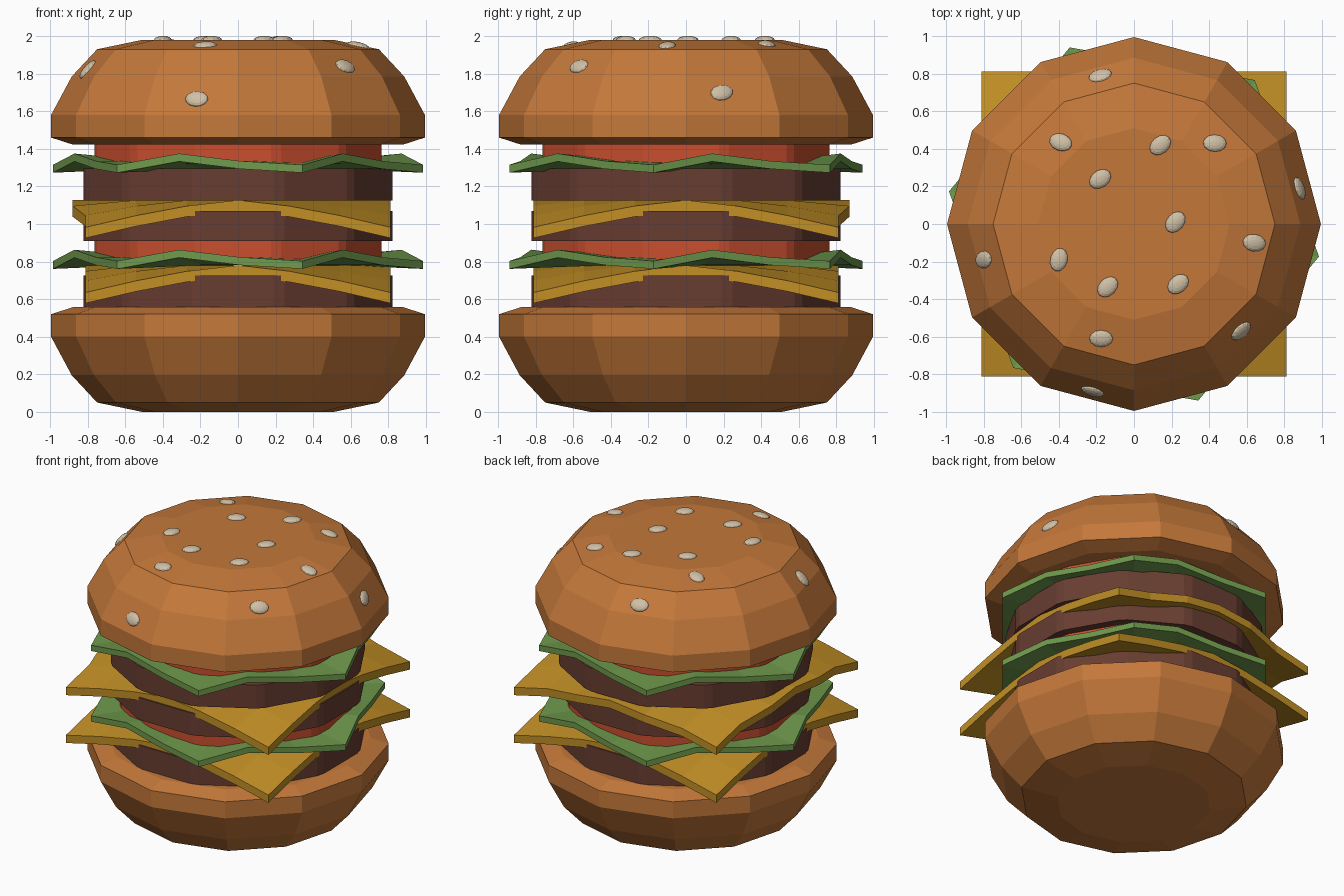
import bpy, bmesh, math
from mathutils import Vector, Matrix
from mathutils.bvhtree import BVHTree

if "Cube" in bpy.data.objects:
    bpy.data.objects.remove(bpy.data.objects["Cube"])


def material(name, *rgb):
    lin = [((c / 255 + 0.055) / 1.055) ** 2.4 for c in rgb]
    m = bpy.data.materials.new(name)
    m.diffuse_color = (*lin, 1)
    m.use_nodes = True
    m.node_tree.nodes["Principled BSDF"].inputs["Base Color"].default_value = m.diffuse_color
    return m


BUN = material("bun brown", 196, 120, 58)
MEAT = material("meat brown", 104, 61, 49)
CHEESE = material("cheese yellow", 194, 143, 37)
LETTUCE = material("lettuce green", 111, 153, 76)
TOMATO = material("tomato red", 200, 78, 46)
SEED = material("seed cream", 208, 192, 166)


def finish(bm, name, mat):
    bmesh.ops.recalc_face_normals(bm, faces=bm.faces[:])
    me = bpy.data.meshes.new(name)
    bm.to_mesh(me)
    me.materials.append(mat)
    bpy.context.collection.objects.link(bpy.data.objects.new(name, me))


def lathe(profile, angles):
    """Closed solid from (radius, z) rings at the given angles in degrees."""
    bm = bmesh.new()
    rings = [[bm.verts.new((r * math.cos(math.radians(a)), r * math.sin(math.radians(a)), z))
              for a in angles] for r, z in profile]
    n = len(angles)
    for lo, hi in zip(rings, rings[1:]):
        for i in range(n):
            j = (i + 1) % n
            bm.faces.new((lo[i], lo[j], hi[j], hi[i]))
    bm.faces.new(rings[0][::-1])
    bm.faces.new(rings[-1])
    bmesh.ops.recalc_face_normals(bm, faces=bm.faces[:])
    return bm


def thicken(bm, depth):
    """Give a sheet thickness straight downwards."""
    ret = bmesh.ops.extrude_face_region(bm, geom=bm.faces[:], use_keep_orig=True)
    vs = [g for g in ret["geom"] if isinstance(g, bmesh.types.BMVert)]
    bmesh.ops.translate(bm, verts=vs, vec=(0, 0, -depth))


# Buns: the same twelve-sided profile, mirrored in height
twelve = [30 * i for i in range(12)]
profile = [(0.51, 0.0), (0.75, 0.05), (0.885, 0.195), (0.995, 0.4), (0.995, 0.52), (0.88, 0.557)]
finish(lathe(profile, twelve), "bottom_bun", BUN)
top = lathe([(r, 1.98 - z) for r, z in profile], twelve)
tree = BVHTree.FromBMesh(top)
finish(top, "top_bun", BUN)

# Patties and tomato slices: twelve sides with clipped corners
clipped = [30 * i + 15 + d for i in range(12) for d in (-2, 2)]
for i, (z0, z1) in enumerate([(0.55, 0.725), (0.91, 1.07), (1.125, 1.295)]):
    finish(lathe([(0.845, z0), (0.845, z1)], clipped), f"patty_{i + 1}", MEAT)
for i, (z0, z1) in enumerate([(0.81, 0.912), (1.32, 1.425)]):
    finish(lathe([(0.785, z0), (0.785, z1)], clipped), f"tomato_{i + 1}", TOMATO)


# Cheese slices: square sheets with drooping corners
def cheese(name, z, bulge):
    h = 0.813
    bm = bmesh.new()
    bmesh.ops.create_grid(bm, x_segments=6, y_segments=6, size=h)
    for v in bm.verts:
        x, y = v.co.x, v.co.y
        s = max(0, (abs(x) + abs(y) - h) / h)
        v.co.z = z - 0.145 * s ** 1.4
        if bulge and x < -0.8 and abs(y) < 0.3:
            v.co.x = -0.88
        if bulge and y > 0.8 and abs(x) < 0.3:
            v.co.y = 0.87
    thicken(bm, 0.057)
    finish(bm, name, CHEESE)


cheese("cheese_1", 0.78, False)
cheese("cheese_2", 1.127, True)


# Lettuce leaves: hexagons with wavy edges
def lettuce(name, z):
    bm = bmesh.new()
    tips = [Vector((math.cos(math.radians(a)), math.sin(math.radians(a)), 0))
            for a in range(-10, 350, 60)]
    outer, inner = [], []
    for i, p in enumerate(tips):
        q = tips[(i + 1) % 6]
        for t, dz in ((0, 0), (1 / 3, 0.06), (2 / 3, 0.02)):
            c = p.lerp(q, t)
            outer.append(bm.verts.new((c.x, c.y, z + dz)))
            inner.append(bm.verts.new((c.x * 0.6, c.y * 0.6, z + 0.02)))
    n = len(outer)
    for i in range(n):
        j = (i + 1) % n
        bm.faces.new((outer[i], outer[j], inner[j], inner[i]))
    bm.faces.new(inner)
    thicken(bm, 0.042)
    finish(bm, name, LETTUCE)


lettuce("lettuce_1", 0.803)
lettuce("lettuce_2", 1.315)

# Sesame seeds: (x, y, turn) dropped onto the top bun
seeds = [(-.18, .79, 15), (-.39, .435, -20), (.14, .42, 40), (.43, .43, 0), (-.18, .24, 35),
         (.88, .19, -60), (.22, .01, 50), (.64, -.1, -10), (-.8, -.19, 20), (-.4, -.19, 75),
         (-.14, -.335, 45), (.235, -.32, 40), (-.175, -.61, 0), (.57, -.57, 40), (-.22, -.89, -20)]
bm = bmesh.new()
for x, y, turn in seeds:
    hit, normal, _, _ = tree.ray_cast(Vector((x, y, 3)), Vector((0, 0, -1)))
    tilt = Vector((0, 0, 1)).rotation_difference(normal).to_matrix().to_4x4()
    m = (Matrix.Translation(hit) @ tilt @ Matrix.Rotation(math.radians(turn), 4, 'Z')
         @ Matrix.Diagonal((0.063, 0.046, 0.021, 1)))
    bmesh.ops.create_uvsphere(bm, u_segments=12, v_segments=8, radius=1, matrix=m)
finish(bm, "sesame_seeds", SEED)
